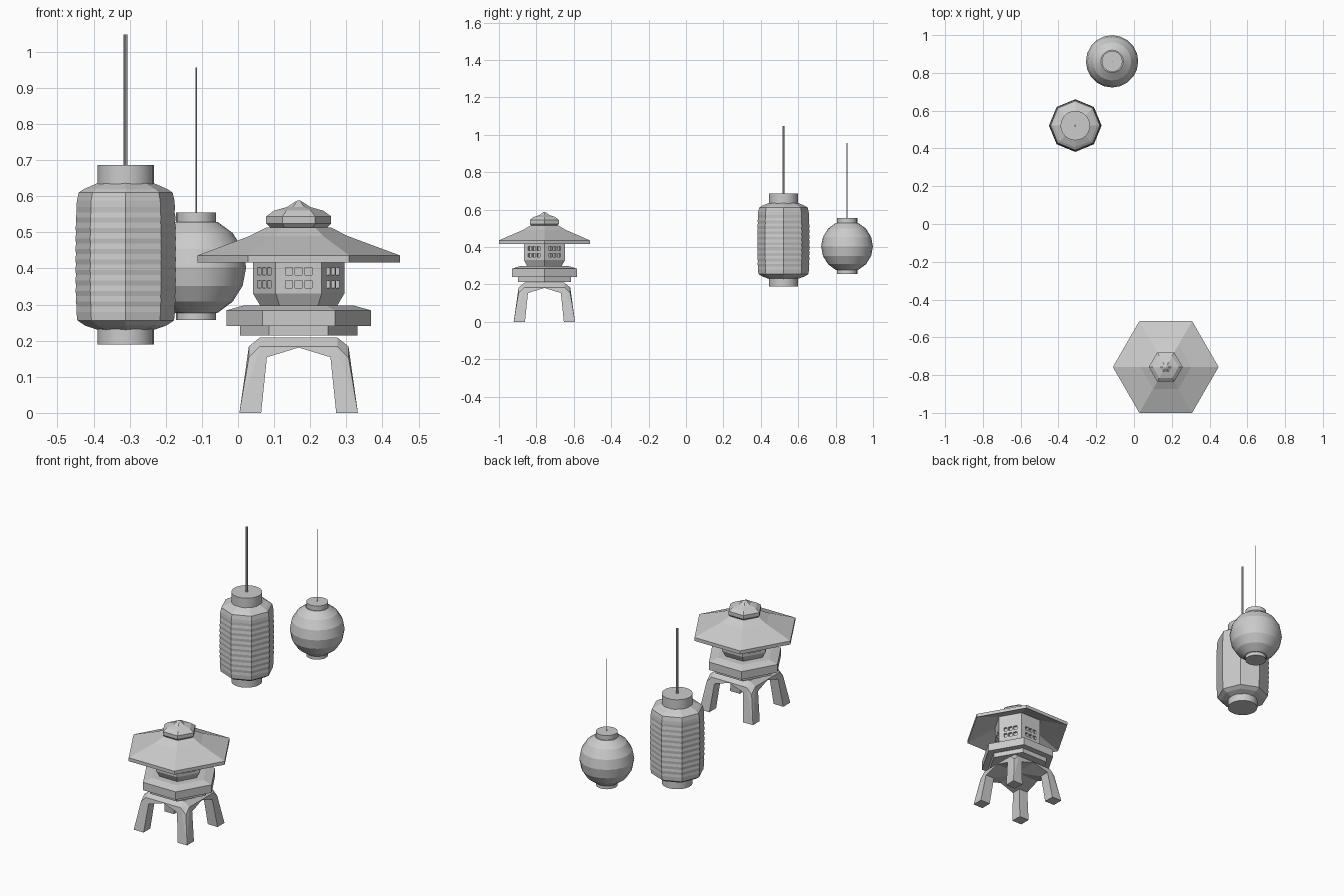
import bpy, bmesh, math
from mathutils import Matrix, Vector

if "Cube" in bpy.data.objects:
    bpy.data.objects.remove(bpy.data.objects["Cube"])

STONE = (0.168, -0.757)
TALL = (-0.311, 0.521)
ROUND = (-0.116, 0.861)


def add_mesh(name, bm, loc=(0, 0), smooth=None):
    bmesh.ops.recalc_face_normals(bm, faces=bm.faces)
    me = bpy.data.meshes.new(name)
    bm.to_mesh(me)
    bm.free()
    ob = bpy.data.objects.new(name, me)
    ob.location = (loc[0], loc[1], 0)
    bpy.context.collection.objects.link(ob)
    if smooth:
        bpy.ops.object.select_all(action='DESELECT')
        ob.select_set(True)
        bpy.context.view_layer.objects.active = ob
        bpy.ops.object.shade_smooth_by_angle(angle=math.radians(smooth))
    return ob


def turned(name, profile, sides, loc, smooth=None):
    """Closed solid from (radius, z) rings, first and last ring capped."""
    bm = bmesh.new()
    rings = []
    for r, z in profile:
        rings.append([bm.verts.new((r * math.cos(2 * math.pi * i / sides),
                                    r * math.sin(2 * math.pi * i / sides), z))
                      for i in range(sides)])
    for a, b in zip(rings, rings[1:]):
        for i in range(sides):
            j = (i + 1) % sides
            bm.faces.new((a[i], a[j], b[j], b[i]))
    bm.faces.new(rings[0][::-1])
    bm.faces.new(rings[-1])
    return add_mesh(name, bm, loc, smooth)


def cylinder(name, r, z0, z1, sides, loc):
    return turned(name, [(r, z0), (r, z1)], sides, loc, 30)


def cut(ob, cutter):
    """Subtract the cutter, keep the result and drop the cutter."""
    mod = ob.modifiers.new("cut", 'BOOLEAN')
    mod.operation = 'DIFFERENCE'
    mod.solver = 'EXACT'
    mod.object = cutter
    dg = bpy.context.evaluated_depsgraph_get()
    me = bpy.data.meshes.new_from_object(ob.evaluated_get(dg))
    ob.modifiers.clear()
    ob.data = me
    bpy.data.objects.remove(cutter)


# Stone lantern: four-legged stand with cut-off upper corners
bm = bmesh.new()
for sx in (-1, 1):
    for sy in (-1, 1):
        for x, y, z in ((.164, .164, 0), (.138, .138, .153), (.138, .107, .184),
                        (.107, .138, .184), (.107, .107, .209)):
            bm.verts.new((sx * x, sy * y, z))
bmesh.ops.convex_hull(bm, input=bm.verts)
bmesh.ops.dissolve_limit(bm, angle_limit=0.02, verts=bm.verts, edges=bm.edges)
stand = add_mesh("stone_stand", bm, STONE)

# Arches through the stand in both directions
for turn in (0, math.pi / 2):
    bm = bmesh.new()
    arch = [(-.106, -.02), (.106, -.02), (.088, .154), (0, .181), (-.088, .154)]
    face = bm.faces.new([bm.verts.new((x, -.3, z)) for x, z in arch])
    ext = bmesh.ops.extrude_face_region(bm, geom=[face])
    bmesh.ops.translate(bm, vec=(0, .6, 0),
                        verts=[v for v in ext['geom'] if isinstance(v, bmesh.types.BMVert)])
    bmesh.ops.rotate(bm, verts=bm.verts, cent=(0, 0, 0), matrix=Matrix.Rotation(turn, 3, 'Z'))
    cut(stand, add_mesh("arch_cutter", bm, STONE))

# Stone lantern: hexagonal platform, light box, roof and cap
turned("stone_platform", [(.163, .214), (.163, .24), (.2, .24), (.2, .284), (.15, .298)],
       6, STONE)
box = turned("light_box", [(.106, .296), (.127, .331), (.127, .487)], 6, STONE)
turned("stone_roof", [(.12, .478), (.28, .417), (.28, .436), (.135, .49), (.088, .514)],
       6, STONE)
turned("roof_cap", [(.075, .51), (.09, .524), (.09, .544), (.068, .56),
                    (.032, .57), (.014, .582), (.004, .588)], 6, STONE)

# Two rows of three small windows on every face of the light box
bm = bmesh.new()
for k in range(6):
    rot = Matrix.Rotation(math.radians(30 + 60 * k), 4, 'Z')
    for u in (-.027, 0, .027):
        for z in (.356, .392):
            bmesh.ops.create_cube(bm, size=1, matrix=rot @ Matrix.Translation((.11, u, z))
                                  @ Matrix.Diagonal((.024, .019, .021, 1)))
cut(box, add_mesh("window_cutter", bm, STONE))

# Tall octagonal paper lantern with fine ribs
ribs = 20
body = [(.078, .23), (.113, .242), (.134, .256)]
for i in range(ribs + 1):
    t = i / ribs
    r = .1395 - .003 * abs(2 * t - 1) ** 4 - (.002 if i % 2 else 0)
    body.append((r, .28 + .29 * t))
body += [(.135, .588), (.13, .61), (.115, .62), (.078, .636)]
turned("tall_lantern_body", body, 8, TALL)
cylinder("tall_lantern_top_ring", .078, .63, .687, 24, TALL)
cylinder("tall_lantern_bottom_ring", .078, .19, .236, 24, TALL)
cylinder("tall_lantern_rod", .0055, .68, 1.048, 8, TALL)

# Round banded paper lantern
bands = []
for i in range(7):
    a = math.radians(-64.5 + 21.5 * i)
    bands.append((.1385 * math.cos(a), .403 + .1395 * math.sin(a)))
turned("round_lantern_body", bands, 20, ROUND, 20)
cylinder("round_lantern_top_ring", .055, .52, .555, 20, ROUND)
cylinder("round_lantern_bottom_ring", .055, .257, .285, 20, ROUND)
cylinder("round_lantern_wire", .0018, .55, .956, 6, ROUND)
